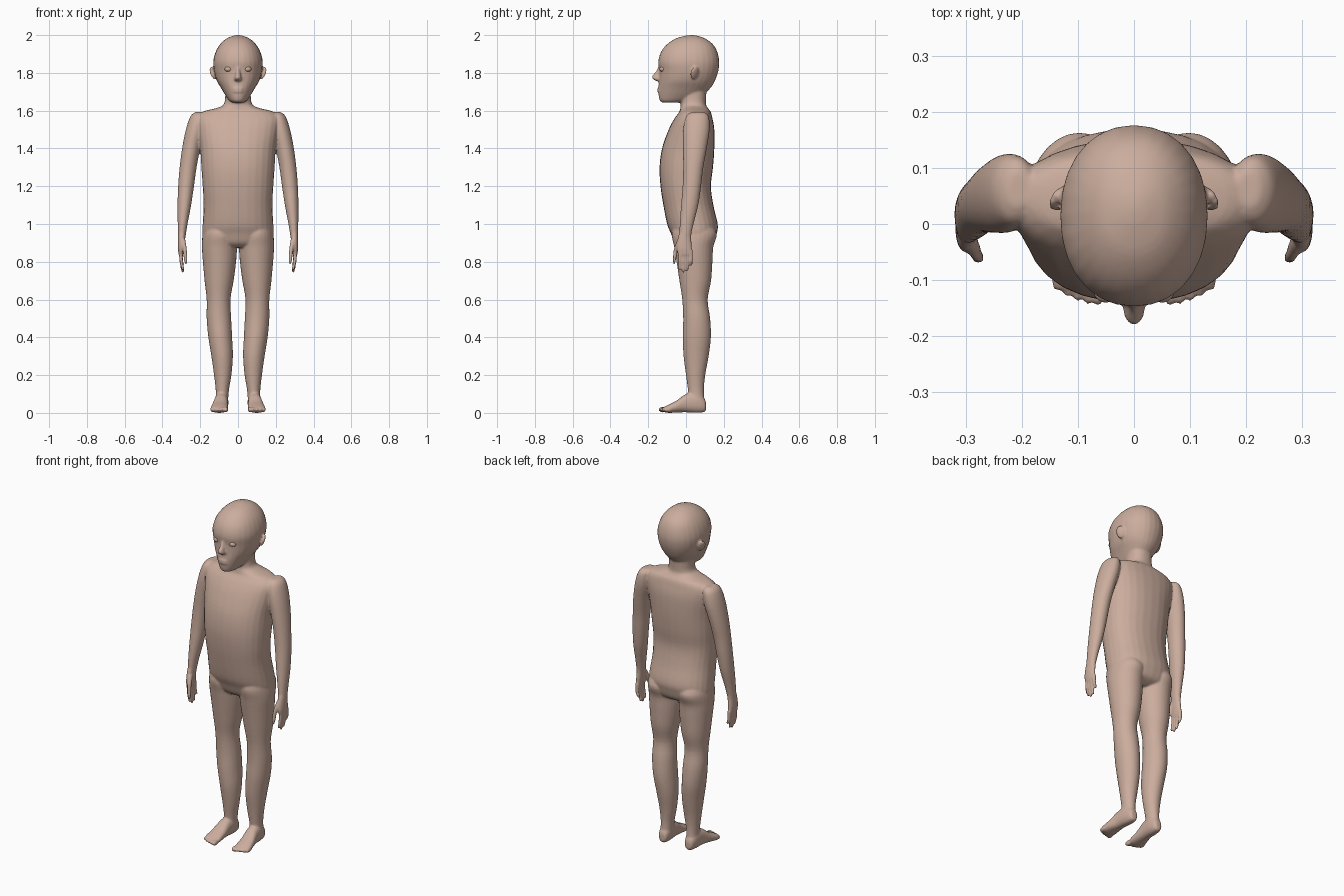
import bpy, bmesh, math
from mathutils import Vector, Matrix

SIDES = 28
parts = []


def catmull(a, b, c, d, t):
    return [0.5 * (2 * q + (r - p) * t + (2 * p - 5 * q + 4 * r - s) * t * t
                   + (3 * q - p - 3 * r + s) * t ** 3) for p, q, r, s in zip(a, b, c, d)]


def loft(name, rows, axis='z', power=2.0, mirror=False, steps=4):
    """rows: (level, x_centre, half_width, low, high) sliced along z (low/high = y) or y (low/high = z)."""
    pts = [rows[0]] + list(rows) + [rows[-1]]
    rings = []
    for i in range(1, len(pts) - 2):
        for k in range(steps):
            rings.append(catmull(*pts[i - 1:i + 3], k / steps))
    rings.append(list(rows[-1]))
    for s in ((1, -1) if mirror else (1,)):
        bm = bmesh.new()
        loops = []
        for lv, xc, hw, lo, hi in rings:
            loop = []
            for j in range(SIDES):
                a = 2 * math.pi * j / SIDES
                c, n = math.cos(a), math.sin(a)
                u = s * (xc + hw * math.copysign(abs(c) ** (2 / power), c))
                v = (lo + hi) / 2 + (hi - lo) / 2 * math.copysign(abs(n) ** (2 / power), n)
                loop.append(bm.verts.new((u, v, lv) if axis == 'z' else (u, lv, v)))
            loops.append(loop)
        for A, B in zip(loops, loops[1:]):
            for j in range(SIDES):
                k = (j + 1) % SIDES
                bm.faces.new((A[j], A[k], B[k], B[j]))
        bm.faces.new(loops[0])
        bm.faces.new(loops[-1])
        finish(name, bm)


def ball(name, loc, size, rot=(0, 0, 0), mirror=True, keep=False):
    for s in ((1, -1) if mirror else (1,)):
        bm = bmesh.new()
        bmesh.ops.create_uvsphere(bm, u_segments=20, v_segments=12, radius=1)
        for v in bm.verts:
            p = Vector((v.co.x * size[0], v.co.y * size[1], v.co.z * size[2]))
            for ang, ax in zip(rot, 'XYZ'):
                p = Matrix.Rotation(ang, 3, ax) @ p
            p += Vector(loc)
            v.co = (p.x * s, p.y, p.z)
        finish(name, bm, keep)


def finish(name, bm, keep=False):
    bmesh.ops.recalc_face_normals(bm, faces=bm.faces)
    me = bpy.data.meshes.new(name)
    bm.to_mesh(me)
    bm.free()
    ob = bpy.data.objects.new(name, me)
    bpy.context.collection.objects.link(ob)
    me.materials.append(skin)
    if keep:
        me.polygons.foreach_set('use_smooth', [True] * len(me.polygons))
    else:
        parts.append(ob)


skin = bpy.data.materials.new("skin")
skin.diffuse_color = (0.60, 0.42, 0.34, 1)

# torso and neck
loft("torso", [
    (0.875, 0, 0.13, -0.03, 0.10), (0.90, 0, 0.17, -0.06, 0.145), (0.95, 0, 0.188, -0.08, 0.163),
    (1.00, 0, 0.187, -0.10, 0.168), (1.10, 0, 0.182, -0.12, 0.145), (1.20, 0, 0.187, -0.135, 0.132),
    (1.30, 0, 0.194, -0.14, 0.143), (1.40, 0, 0.20, -0.127, 0.15), (1.50, 0, 0.215, -0.092, 0.15),
    (1.56, 0, 0.22, -0.06, 0.14), (1.595, 0, 0.185, -0.035, 0.13), (1.615, 0, 0.11, -0.03, 0.115),
    (1.64, 0, 0.072, -0.028, 0.105), (1.72, 0, 0.068, -0.03, 0.11)], power=2.25)

# head, smooth cranium narrowing to the chin
loft("head", [
    (1.642, 0, 0.025, -0.12, -0.04), (1.652, 0, 0.045, -0.138, 0.02), (1.68, 0, 0.066, -0.145, 0.085),
    (1.72, 0, 0.09, -0.146, 0.13), (1.76, 0, 0.113, -0.143, 0.154), (1.81, 0, 0.127, -0.142, 0.171),
    (1.86, 0, 0.131, -0.147, 0.176), (1.91, 0, 0.119, -0.133, 0.166), (1.95, 0, 0.096, -0.102, 0.144),
    (1.98, 0, 0.064, -0.058, 0.105), (1.995, 0, 0.03, -0.01, 0.065), (2.0, 0, 0.006, 0.02, 0.04)],
     power=2.15)

# nose, lips and ears
loft("nose", [(1.755, 0, 0.012, -0.15, -0.12), (1.765, 0, 0.02, -0.173, -0.12),
              (1.78, 0, 0.017, -0.181, -0.12), (1.81, 0, 0.011, -0.158, -0.12),
              (1.84, 0, 0.008, -0.145, -0.12)])
for z in (1.716, 1.702):
    ball("lip", (0, -0.139, z), (0.03, 0.013, 0.008), mirror=False)
ball("ear", (0.132, 0.045, 0.0 + 1.80), (0.010, 0.026, 0.036), rot=(0, 0.35, 0.6))

# eyes, separate from the skin
ball("eye", (0.05, -0.122, 1.82), (0.021, 0.018, 0.015), keep=True)

# legs
loft("leg", [
    (1.02, 0.10, 0.07, -0.05, 0.12), (0.95, 0.097, 0.09, -0.075, 0.163), (0.88, 0.098, 0.093, -0.063, 0.145),
    (0.80, 0.098, 0.088, -0.05, 0.14), (0.70, 0.10, 0.077, -0.035, 0.133), (0.60, 0.103, 0.063, -0.02, 0.115),
    (0.50, 0.101, 0.065, -0.015, 0.128), (0.40, 0.094, 0.063, -0.017, 0.132), (0.30, 0.084, 0.057, -0.013, 0.12),
    (0.20, 0.081, 0.046, 0.0, 0.102), (0.12, 0.083, 0.035, 0.01, 0.095), (0.05, 0.085, 0.032, 0.015, 0.10)],
     mirror=True)

# feet and toes
loft("foot", [
    (0.106, 0.085, 0.012, 0.018, 0.05), (0.098, 0.085, 0.025, 0.005, 0.075), (0.06, 0.086, 0.035, 0.0, 0.11),
    (0.0, 0.090, 0.037, 0.003, 0.10), (-0.05, 0.096, 0.043, 0.002, 0.065), (-0.09, 0.099, 0.047, 0.0, 0.045),
    (-0.115, 0.099, 0.044, 0.004, 0.032)], axis='y', power=2.3, mirror=True)
for i in range(5):
    r = 0.0125 if i == 0 else 0.009
    ball("toe", (0.064 + 0.0185 * i, -0.122 + 0.0016 * i * i, 0.017), (r, 0.024, r + 0.003))

# arms
loft("arm", [
    (1.593, 0.205, 0.02, 0.03, 0.095), (1.57, 0.212, 0.04, 0.0, 0.12), (1.50, 0.226, 0.050, -0.015, 0.125),
    (1.40, 0.248, 0.048, -0.016, 0.11), (1.30, 0.264, 0.045, -0.015, 0.092), (1.20, 0.275, 0.042, -0.018, 0.08),
    (1.10, 0.284, 0.036, -0.026, 0.065), (1.00, 0.293, 0.026, -0.033, 0.04), (0.93, 0.298, 0.020, -0.035, 0.025)],
     mirror=True)

# palms, fingers and thumbs
loft("palm", [(0.96, 0.296, 0.021, -0.034, 0.03), (0.92, 0.299, 0.019, -0.045, 0.028),
              (0.87, 0.302, 0.016, -0.05, 0.032), (0.835, 0.302, 0.012, -0.042, 0.033)], mirror=True)
for i, tip in enumerate((0.755, 0.742, 0.75, 0.778)):
    y = -0.034 + 0.0205 * i
    loft("finger", [(0.86, 0.302, 0.011, y - 0.009, y + 0.009), (0.81, 0.301, 0.010, y - 0.008, y + 0.008),
                    (tip + 0.01, 0.293, 0.008, y - 0.007, y + 0.007), (tip, 0.292, 0.003, y - 0.003, y + 0.003)],
         mirror=True)
loft("thumb", [(0.92, 0.292, 0.013, -0.045, -0.01), (0.87, 0.282, 0.011, -0.064, -0.038),
               (0.81, 0.277, 0.010, -0.070, -0.053), (0.785, 0.276, 0.004, -0.066, -0.058)], mirror=True)

# fuse the parts into one smooth body
bpy.ops.object.select_all(action='DESELECT')
for ob in parts:
    ob.select_set(True)
body = parts[0]
bpy.context.view_layer.objects.active = body
bpy.ops.object.join()
body.name = "body"
remesh = body.modifiers.new("fuse", 'REMESH')
remesh.mode = 'VOXEL'
remesh.voxel_size = 0.0055
remesh.use_smooth_shade = True
relax = body.modifiers.new("relax", 'SMOOTH')
relax.factor = 0.5
relax.iterations = 6
